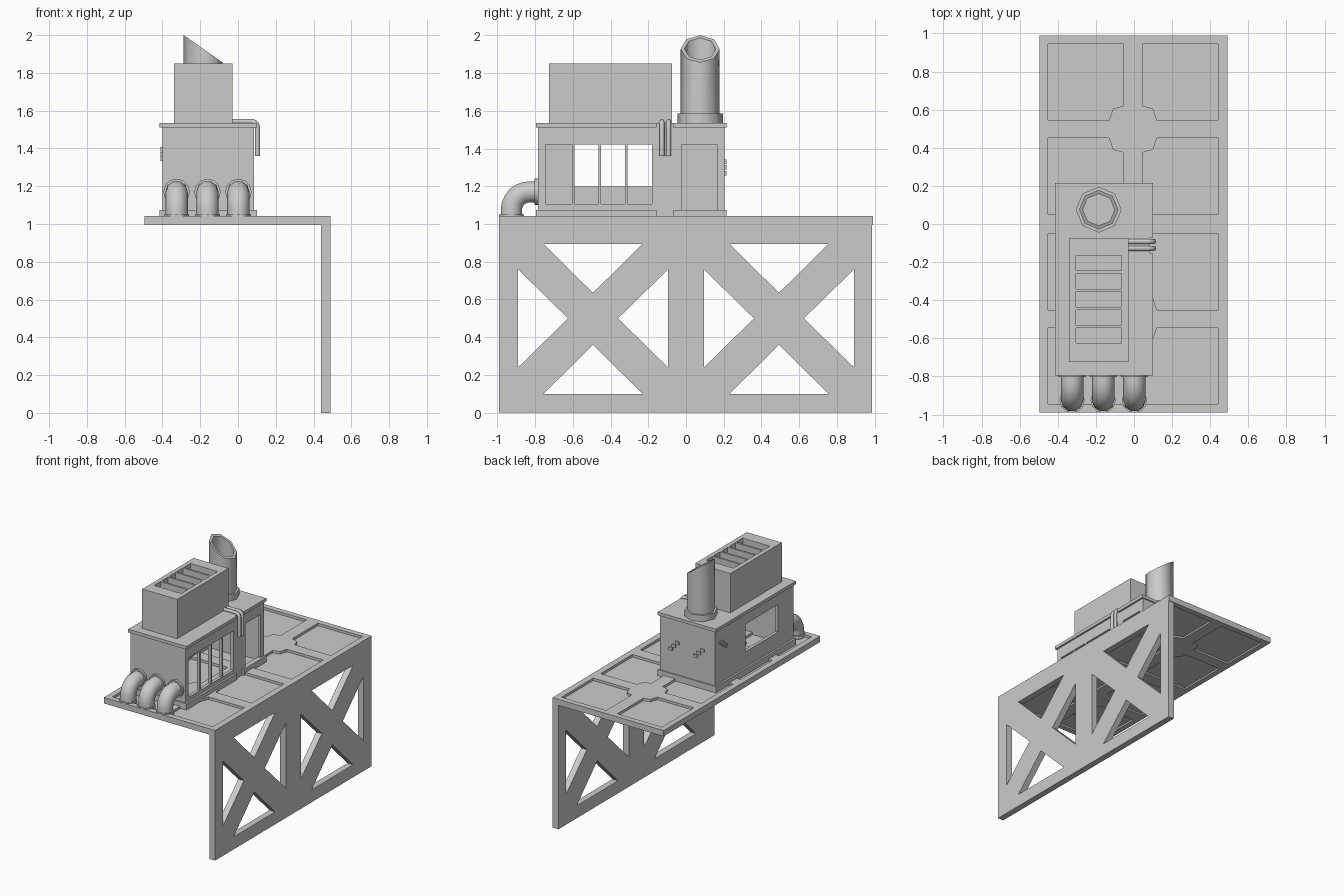
import bpy, bmesh, math
from mathutils import Matrix, Vector

if "Cube" in bpy.data.objects:
    bpy.data.objects.remove(bpy.data.objects["Cube"])


def obj_from_bm(name, bm, smooth=False):
    bmesh.ops.recalc_face_normals(bm, faces=bm.faces)
    me = bpy.data.meshes.new(name)
    bm.to_mesh(me)
    bm.free()
    ob = bpy.data.objects.new(name, me)
    bpy.context.collection.objects.link(ob)
    if smooth:
        smooth_edges(ob)
    return ob


def smooth_edges(ob):
    bpy.ops.object.select_all(action='DESELECT')
    ob.select_set(True)
    bpy.context.view_layer.objects.active = ob
    bpy.ops.object.shade_smooth_by_angle(angle=math.radians(50))


def rect(u0, u1, v0, v1):
    return [(u0, v0), (u1, v0), (u1, v1), (u0, v1)]


def solid(name, prisms):
    """Each prism: (outline, axis, start, end); x outlines are (y, z), z outlines are (x, y)."""
    bm = bmesh.new()
    for pts, axis, a, b in prisms:
        ends = [[bm.verts.new((w, u, v) if axis == 'x' else (u, v, w)) for u, v in pts] for w in (a, b)]
        bm.faces.new(ends[0])
        bm.faces.new(ends[1])
        n = len(pts)
        for i in range(n):
            j = (i + 1) % n
            bm.faces.new((ends[0][i], ends[0][j], ends[1][j], ends[1][i]))
    return obj_from_bm(name, bm)


def cut(ob, prisms):
    cutter = solid("cutter", prisms)
    cutter.hide_render = True
    mod = ob.modifiers.new("cut", 'BOOLEAN')
    mod.operation, mod.solver, mod.object = 'DIFFERENCE', 'EXACT', cutter
    dg = bpy.context.evaluated_depsgraph_get()
    ob.data = bpy.data.meshes.new_from_object(ob.evaluated_get(dg))
    ob.modifiers.clear()
    bpy.data.objects.remove(cutter)


def drum(name, centre, r1, r2, depth, sides, along_y=False):
    bm = bmesh.new()
    rot = Matrix.Rotation(math.pi / 2, 4, 'X') if along_y else Matrix()
    bmesh.ops.create_cone(bm, cap_ends=True, segments=sides, radius1=r1, radius2=r2, depth=depth,
                          matrix=Matrix.Translation(centre) @ rot)
    return obj_from_bm(name, bm, True)


def tube(name, points, radius, res):
    cu = bpy.data.curves.new(name, 'CURVE')
    cu.dimensions = '3D'
    cu.bevel_depth, cu.bevel_resolution, cu.use_fill_caps = radius, res, True
    sp = cu.splines.new('POLY')
    sp.points.add(len(points) - 1)
    for p, co in zip(sp.points, points):
        p.co = (*co, 1)
    tmp = bpy.data.objects.new(name, cu)
    bpy.context.collection.objects.link(tmp)
    dg = bpy.context.evaluated_depsgraph_get()
    me = bpy.data.meshes.new_from_object(tmp.evaluated_get(dg))
    bpy.data.objects.remove(tmp)
    ob = bpy.data.objects.new(name, me)
    bpy.context.collection.objects.link(ob)
    smooth_edges(ob)


def arc(c, r, a0, a1, n):
    """Points (u, v) on an arc, angles in degrees."""
    return [(c[0] + r * math.cos(math.radians(a0 + (a1 - a0) * i / n)),
             c[1] + r * math.sin(math.radians(a0 + (a1 - a0) * i / n))) for i in range(n + 1)]


# platform with eight recessed panels, top and underside
outer = [(.44, .945), (.045, .945), (.045, .62), (.1, .605), (.12, .545), (.44, .545)]
inner = [(x, .995 - y) for x, y in outer]
panels = []
for shape in (outer, inner):
    for left in (False, True):
        for s in (1, -1):
            pts = [(-.01 - x if left else x, s * y) for x, y in shape]
            panels += [(pts, 'z', 1.022, 1.1), (pts, 'z', .9, 1.008)]
platform = solid("platform", [(rect(-.495, .49, -.99, .99), 'z', .995, 1.042)])
cut(platform, panels)

# side truss wall with two crossed bays
truss = solid("truss_wall", [(rect(-.99, .985, 0, .995), 'x', .44, .49)])
tris = [[(.23, .895), (.755, .895), (.493, .635)], [(.23, .1), (.755, .1), (.493, .36)],
        [(.095, .76), (.095, .24), (.36, .5)], [(.89, .76), (.89, .24), (.625, .5)]]
cut(truss, [([(s * y, z) for y, z in t], 'x', .3, .6) for t in tris for s in (1, -1)])

# hollow engine housing with windows
housing = solid("housing", [(rect(-.4, .085, -.785, .205), 'z', 1.03, 1.515)])
cavity = (rect(-.375, .06, -.76, .18), 'z', .9, 1.49)
cut(housing, [cavity])
bays = [(-.745, -.605), (-.592, -.463), (-.45, -.323), (-.31, -.18)]
openings = [(rect(a, b, 1.105, 1.42), 'x', .02, .2) for a, b in bays]
openings.append((rect(-.025, .165, 1.075, 1.42), 'x', .02, .2))
openings.append((rect(-.592, -.18, 1.2, 1.42), 'x', -.5, -.3))
cut(housing, openings)

# roof and base trims, both notched beside the thin pipes
trim = [(-.415, -.795), (.1, -.795), (.1, -.155), (.085, -.155), (.085, -.07), (.1, -.07), (.1, .215), (-.415, .215)]
solid("roof_trim", [(trim, 'z', 1.51, 1.535)])
base = solid("base_trim", [(trim, 'z', 1.025, 1.075)])
cut(base, [cavity])

# vent box with five louvre slots
vent = solid("vent_box", [(rect(-.34, -.03, -.725, -.075), 'z', 1.53, 1.85)])
cut(vent, [(rect(-.305, -.065, -.245 - .095 * i, -.165 - .095 * i), 'z', 1.77, 1.9) for i in range(5)])

# chimney with slanted mouth and tapered collar
cx, cy = -.185, .075
bm = bmesh.new()
rings = []
for r, z in ((.103, 1.53), (.103, None), (.083, None), (.083, 1.56)):
    ring = []
    for i in range(8):
        a = i * math.pi / 4
        x = cx + r * math.cos(a)
        ring.append(bm.verts.new((x, cy + r * math.sin(a), z or 2.0 - (x - cx + .103) * .7)))
    rings.append(ring)
for lo, hi in zip(rings, rings[1:]):
    for i in range(8):
        j = (i + 1) % 8
        bm.faces.new((lo[i], lo[j], hi[j], hi[i]))
bm.faces.new(rings[0])
bm.faces.new(rings[3])
obj_from_bm("chimney", bm, True)
collar = drum("chimney_collar", (cx, cy, 1.5575), .12, .12, .055, 8)
cut(collar, [([(cx + .102 * math.cos(k * math.pi / 4), cy + .102 * math.sin(k * math.pi / 4))
               for k in range(8)], 'z', 1.545, 1.65)])

# three front elbow pipes with flanges
for i, x in enumerate((-.325, -.162, .002)):
    bend = arc((-.83, 1.075), .095, 90, 180, 6)
    path = [(x, -.77, 1.17)] + [(x, y, z) for y, z in bend] + [(x, -.925, 1.02)]
    tube(f"elbow_pipe_{i}", path, .059, 3)
    drum(f"wall_flange_{i}", (x, -.79, 1.17), .07, .07, .025, 12, True)
    drum(f"floor_flange_{i}", (x, -.925, 1.035), .066, .066, .03, 12)

# pair of thin pipes over the roof edge
for i, y in enumerate((-.128, -.092)):
    bend = arc((.07, 1.51), .033, 90, 0, 4)
    tube(f"thin_pipe_{i}", [(-.05, y, 1.543)] + [(u, y, v) for u, v in bend] + [(.103, y, 1.36)], .0135, 2)

# small stepped plates on the back and left walls
steps = [(-.03, .03), (0, 0), (.03, -.03)]
for n, x in enumerate((-.04, -.26)):
    solid(f"back_plate_{n}", [(rect(x + d - .017, x + d + .017, .2, .214), 'z', 1.3 + h - .012, 1.3 + h + .012)
                              for d, h in steps])
solid("left_plate", [(rect(.1 + d - .017, .1 + d + .017, 1.37 + h - .012, 1.37 + h + .012), 'x', -.41, -.395)
                     for d, h in ((-.03, -.025), (0, 0), (.03, .025))])
